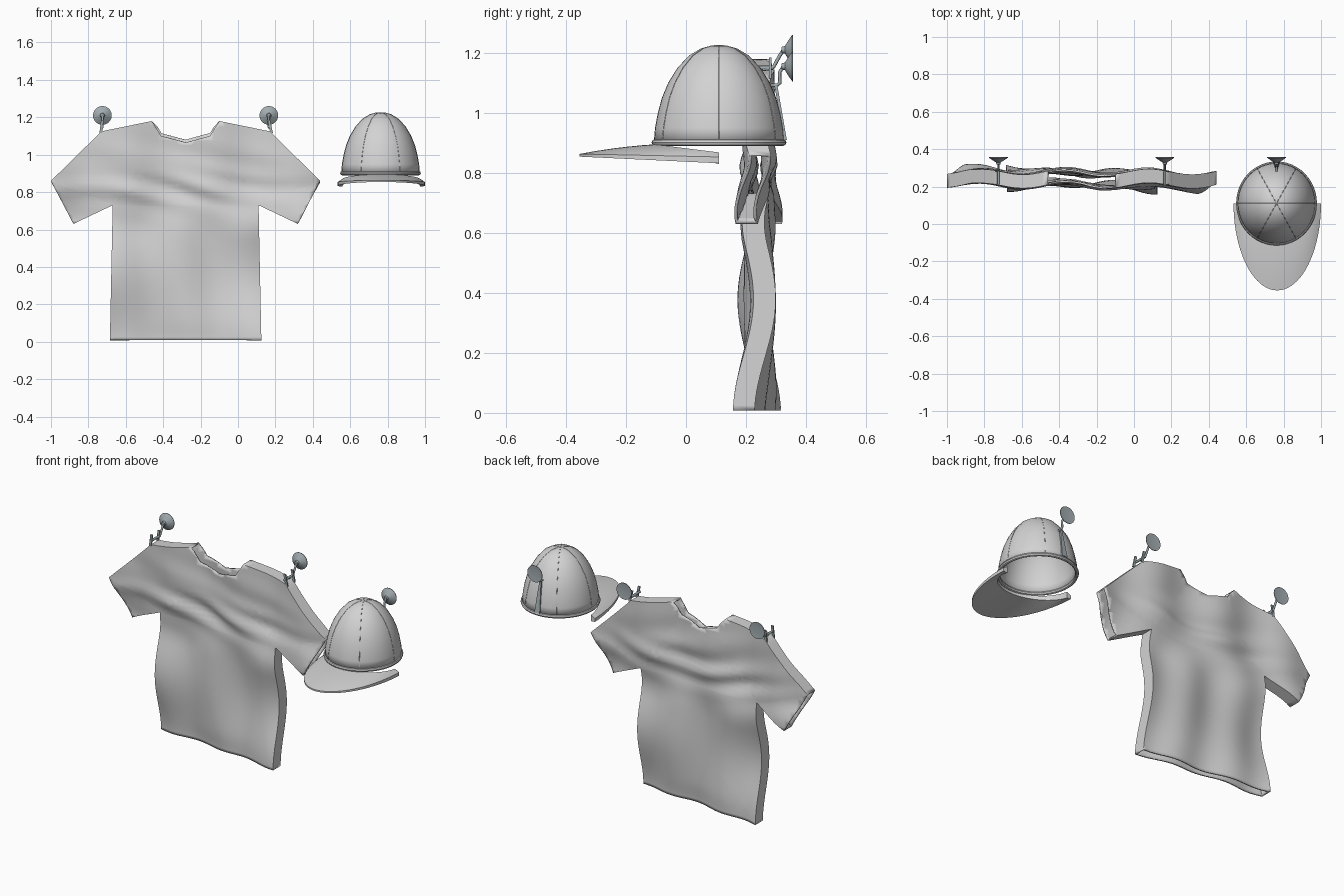
import bpy, bmesh, math
from mathutils import Vector

if "Cube" in bpy.data.objects:
    bpy.data.objects.remove(bpy.data.objects["Cube"])


def material(name, rgb):
    m = bpy.data.materials.new(name)
    m.diffuse_color = (*rgb, 1)
    m.use_nodes = True
    m.node_tree.nodes["Principled BSDF"].inputs["Base Color"].default_value = m.diffuse_color
    return m


CLOTH = material("light grey cloth", (0.65, 0.65, 0.65))
METAL = material("blue grey hook", (0.36, 0.41, 0.43))


def finish(name, bm, mat, angle=40):
    bmesh.ops.recalc_face_normals(bm, faces=bm.faces)
    me = bpy.data.meshes.new(name)
    bm.to_mesh(me)
    bm.free()
    ob = bpy.data.objects.new(name, me)
    bpy.context.collection.objects.link(ob)
    me.materials.append(mat)
    bpy.ops.object.select_all(action='DESELECT')
    ob.select_set(True)
    bpy.context.view_layer.objects.active = ob
    bpy.ops.object.shade_smooth_by_angle(angle=math.radians(angle))
    return ob


def thicken(ob, t):
    mod = ob.modifiers.new("thickness", 'SOLIDIFY')
    mod.thickness = t
    mod.offset = -1


def tube(name, points, radius, mat, spline='POLY'):
    cu = bpy.data.curves.new(name, 'CURVE')
    cu.dimensions = '3D'
    cu.bevel_depth = radius
    cu.bevel_resolution = 2
    cu.use_fill_caps = True
    sp = cu.splines.new(spline)
    sp.points.add(len(points) - 1)
    for p, co in zip(sp.points, points):
        p.co = (*co, 1)
    ob = bpy.data.objects.new(name, cu)
    bpy.context.collection.objects.link(ob)
    cu.materials.append(mat)
    return ob


def lathe(name, profile, centre, mat, axis='Z', seg=48, sx=1.0, sy=1.0):
    """Revolve (radius, height) points about an axis."""
    bm = bmesh.new()
    rings = []
    for r, h in profile:
        ring = []
        for i in range(seg):
            a = 2 * math.pi * i / seg
            u, v = r * math.cos(a) * sx, r * math.sin(a) * sy
            co = (u, v, h) if axis == 'Z' else (u, h, v)
            ring.append(bm.verts.new(Vector(co) + Vector(centre)))
        rings.append(ring)
    for a, b in zip(rings, rings[1:]):
        for i in range(seg):
            j = (i + 1) % seg
            bm.faces.new((a[i], a[j], b[j], b[i]))
    bmesh.ops.remove_doubles(bm, verts=bm.verts, dist=1e-5)
    return finish(name, bm, mat)


# ---- Shirt: mirrored outline, finely cut, doubled and rippled ----
SX = -0.28
half = [(0, 1.065), (0.13, 1.10), (0.18, 1.18), (0.45, 1.125), (0.72, 0.86),
        (0.60, 0.63), (0.39, 0.73), (0.405, 0.008)]
outline = half + [(-x, z) for x, z in reversed(half[1:])]
openings = [(half[0], half[1]), (half[1], half[2]), (half[4], half[5]),
            (half[7], (0, 0.008))]


def is_open(x, z):
    p = Vector((abs(x), z))
    for a, b in openings:
        a, b = Vector(a), Vector(b)
        t = max(0, min(1, (p - a).dot(b - a) / (b - a).length_squared))
        if (a.lerp(b, t) - p).length < 1e-3:
            return True
    return False


def bell(v, centre, width):
    return math.exp(-((v - centre) / width) ** 2)


def ripple(x, z, side):
    body = max(0, min(1, (0.85 - z) / 0.3))
    body = body * body * (3 - 2 * body)
    shoulder = 0.015 * math.cos((x + 0.54) * 13.96)
    twist = (-0.008 - 0.032 * math.cos(8.4 * z)) * x / 0.4
    drape = 0.011 * math.sin(18 * (x - 0.11) + 2 * z)
    inner = bell(x, 0, 0.55)
    crease = 0.013 * math.sin(42 * z + 5 * math.sin(3 * x + side)) * bell(z, 0.82, 0.09)
    fold = 0.007 * math.sin(26 * z + 9 * x + side) * bell(z, 0.97, 0.12)
    return (1 - body) * shoulder + body * (twist + drape) + inner * (crease + fold)


bm = bmesh.new()
panel = bm.faces.new([bm.verts.new((x, 0, z)) for x, z in outline])
panel.normal_update()
bmesh.ops.triangulate(bm, faces=[panel])
for i in range(-23, 24):
    bmesh.ops.bisect_plane(bm, geom=bm.verts[:] + bm.edges[:] + bm.faces[:], dist=1e-5,
                           plane_co=(i * 0.03, 0, 0), plane_no=(1, 0, 0))
for i in range(1, 47):
    bmesh.ops.bisect_plane(bm, geom=bm.verts[:] + bm.edges[:] + bm.faces[:], dist=1e-5,
                           plane_co=(0, 0, i * 0.025), plane_no=(0, 0, 1))
bmesh.ops.remove_doubles(bm, verts=bm.verts, dist=1e-4)
front_verts, front_faces = bm.verts[:], bm.faces[:]
rim = [e for e in bm.edges if len(e.link_faces) == 1]
back = {v: bm.verts.new(v.co) for v in front_verts}
for f in front_faces:
    bm.faces.new([back[v] for v in reversed(f.verts)])
# side, shoulder and underarm bands; neck, cuffs and hem stay open
for e in rim:
    a, b = e.verts
    mid = (a.co + b.co) / 2
    if not is_open(mid.x, mid.z):
        bm.faces.new((a, b, back[b], back[a]))
for v, w in back.items():
    x, z = v.co.x, v.co.z
    pinch = 0.012 * bell(x, 0, 0.25) * bell(z, 0, 0.08)
    for q, off, side in ((v, pinch - 0.037, 0.0), (w, 0.037 - pinch, 1.3)):
        q.co = (x + SX, 0.242 + off + ripple(x, z, side), z)
    # back of the collar sits a little higher
    if z > 1.0 and abs(x) < 0.179:
        w.co.z += 0.015 * min(1, (z - 1.0) / 0.06) * min(1, (0.18 - abs(x)) / 0.03)
shirt = finish("shirt", bm, CLOTH, 50)
thicken(shirt, 0.010)

# ---- Cap dome with rolled rim and panel seams ----
CX, CY = 0.762, 0.11
dome = [(0.209, 0.90), (0.205, 0.95), (0.196, 1.0), (0.183, 1.05), (0.163, 1.10),
        (0.133, 1.15), (0.097, 1.19), (0.057, 1.215), (0.028, 1.223), (0, 1.225)]
crown = lathe("cap_crown", dome, (CX, CY, 0), CLOTH, sy=1.04)
thicken(crown, 0.01)
rim_profile = [(0.206 + 0.010 * math.cos(a), 0.901 + 0.011 * math.sin(a))
               for a in [i * math.pi / 4 for i in range(9)]]
lathe("cap_rim", rim_profile, (CX, CY, 0), CLOTH, sy=1.04)
for k in range(6):
    a = k * math.pi / 3
    tube("cap_seam", [(CX + r * math.cos(a), CY + 1.04 * r * math.sin(a), z)
                      for r, z in dome], 0.0015, CLOTH)

# ---- Cap brim: arched crescent ----
bm = bmesh.new()
sections = []
N, M = 40, 6
for i in range(N + 1):
    a = math.pi + math.pi * i / N
    c, s = math.cos(a), -math.sin(a)
    top, bottom = [], []
    for j in range(M + 1):
        t = j / M
        x = CX + 0.004 + c * (0.208 + 0.026 * t)
        y = CY - s * (0.215 + 0.25 * t)
        zt = (0.868 + 0.027 * s) * (1 - t) + (0.853 + 0.01 * s) * t
        zt += 0.016 * t * (1 - t) * s
        zb = (0.83 + 0.045 * s) * (1 - t) + (0.832 + 0.022 * s) * t
        top.append(bm.verts.new((x, y, zt)))
        bottom.append(bm.verts.new((x, y, zb)))
    sections.append(top + bottom[::-1])
for a, b in zip(sections, sections[1:]):
    for j in range(len(a)):
        k = (j + 1) % len(a)
        bm.faces.new((a[j], a[k], b[k], b[j]))
bm.faces.new(sections[0])
bm.faces.new(sections[-1][::-1])
finish("cap_brim", bm, CLOTH)

# ---- Hooks: suction disc, bent arm ----
disc = [(0, 0.318), (0.010, 0.319), (0.013, 0.330), (0.030, 0.340), (0.050, 0.354),
        (0.050, 0.357), (0, 0.352)]


def hook(x, z, elbow_y):
    lathe("suction_disc", disc, (x, 0, z), METAL, axis='Y', seg=32)
    tube("hook_arm", [(x, 0.325, z), (x, 0.312, z - 0.02), (x, elbow_y + 0.008, z - 0.055),
                      (x, elbow_y, z - 0.062), (x, elbow_y - 0.03, z - 0.065)], 0.006, METAL)


def plate(name, corners, depth, mat):
    """Flat (x, y, z) polygon given depth along -y."""
    bm = bmesh.new()
    f = bm.faces.new([bm.verts.new(c) for c in corners])
    r = bmesh.ops.extrude_face_region(bm, geom=[f])
    for v in r["geom"]:
        if isinstance(v, bmesh.types.BMVert):
            v.co.y -= depth
    return finish(name, bm, mat)


for x in (-0.725, 0.165):
    hook(x, 1.21, 0.285)
    inward = math.copysign(0.012, x)
    # peg jaws gripping the shoulder
    for y in (0.215, 0.285):
        plate("peg_jaw", [(x - 0.004 + inward, y, 1.115), (x + 0.010 + inward, y, 1.115),
                          (x + 0.007, y, 1.185), (x - 0.007, y, 1.185)], 0.008, METAL)
    tube("peg_bridge", [(x, 0.205, 1.15), (x, 0.29, 1.15)], 0.007, METAL)

# tapered clip on the back of the cap
hook(0.762, 1.155, 0.305)
plate("cap_clip", [(0.757, 0.304, 1.095), (0.767, 0.304, 1.095),
                   (0.780, 0.336, 0.91), (0.744, 0.336, 0.91)], 0.01, METAL)
